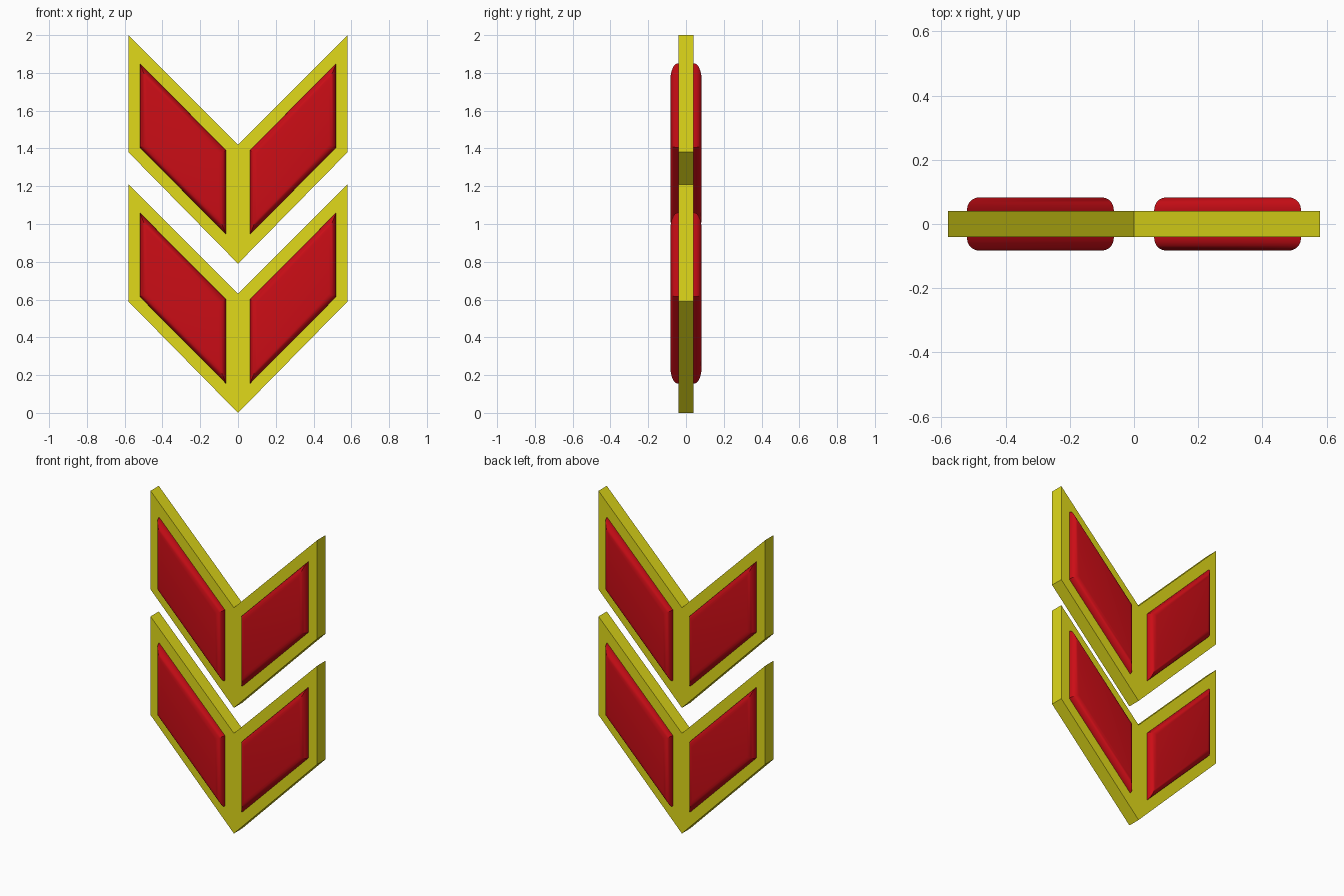
import bpy, bmesh

if "Cube" in bpy.data.objects:
    bpy.data.objects.remove(bpy.data.objects["Cube"])


def material(name, color):
    m = bpy.data.materials.new(name)
    m.diffuse_color = color
    m.use_nodes = True
    m.node_tree.nodes["Principled BSDF"].inputs["Base Color"].default_value = m.diffuse_color
    return m


yellow = material("yellow", (0.75, 0.70, 0.01, 1))
red = material("red", (0.60, 0.004, 0.008, 1))


def prism(name, outline, half_depth, mat, round_rim=0.0):
    """Extrude an x-z outline symmetrically along y, optionally rounding both rims."""
    bm = bmesh.new()
    front = [bm.verts.new((x, -half_depth, z)) for x, z in outline]
    back = [bm.verts.new((x, half_depth, z)) for x, z in outline]
    bm.faces.new(front)
    bm.faces.new(back[::-1])
    n = len(outline)
    for i in range(n):
        j = (i + 1) % n
        bm.faces.new((front[i], back[i], back[j], front[j]))
    bmesh.ops.recalc_face_normals(bm, faces=bm.faces)
    if round_rim:
        rims = [e for e in bm.edges
                if abs(e.verts[0].co.y - e.verts[1].co.y) < 1e-6]
        bmesh.ops.bevel(bm, geom=rims, offset=round_rim, segments=5,
                        profile=0.5, affect='EDGES')
    me = bpy.data.meshes.new(name)
    bm.to_mesh(me)
    bm.free()
    me.materials.append(mat)
    ob = bpy.data.objects.new(name, me)
    bpy.context.collection.objects.link(ob)
    if round_rim:
        bpy.ops.object.select_all(action='DESELECT')
        ob.select_set(True)
        bpy.context.view_layer.objects.active = ob
        bpy.ops.object.shade_smooth_by_angle(angle=0.5)
    return ob


frame = [(0, 0.005), (0.58, 0.59), (0.58, 1.21), (0, 0.63), (-0.58, 1.21), (-0.58, 0.59)]
frame[0] = (0, 0)
pad = [(0.063, 0.155), (0.52, 0.615), (0.52, 1.06), (0.063, 0.60)]

for level, dz in (("lower", 0.0), ("upper", 0.79)):
    # V-shaped plate
    prism(level + "_chevron_frame", [(x, z + dz) for x, z in frame], 0.041, yellow)
    # cushioned panels showing on both faces
    for side, s in (("right", 1), ("left", -1)):
        prism(f"{level}_{side}_panel", [(s * x, z + dz) for x, z in pad],
              0.083, red, round_rim=0.038)
